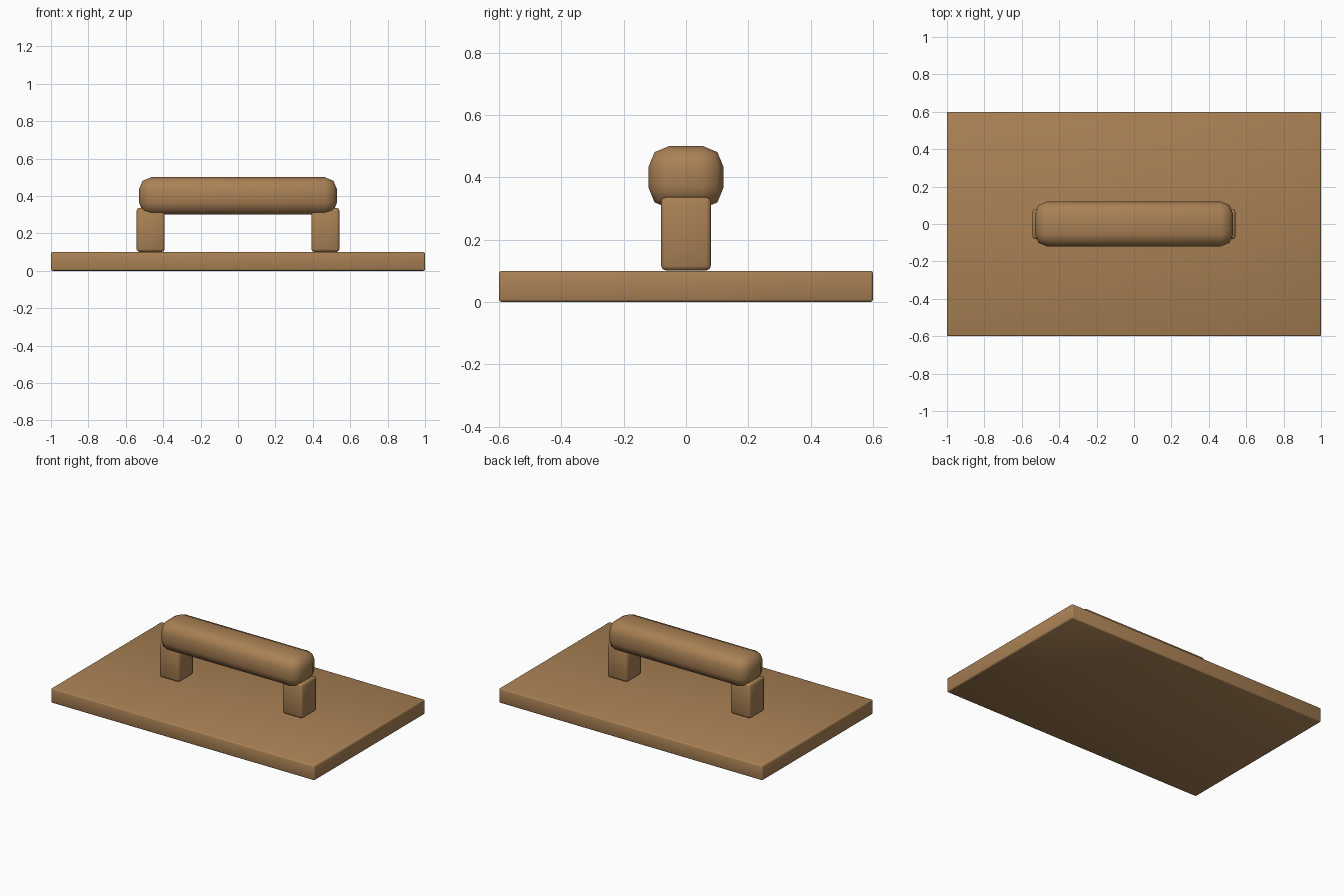
import bpy

cube = bpy.data.objects.get("Cube")
if cube:
    bpy.data.objects.remove(cube, do_unlink=True)

# Single wood colour
wood = bpy.data.materials.new("brown wood")
wood.use_nodes = True
colour = (0.40, 0.22, 0.09, 1)
wood.diffuse_color = colour
wood.node_tree.nodes["Principled BSDF"].inputs["Base Color"].default_value = colour


def rounded_block(name, size, centre, bevel, segments):
    bpy.ops.mesh.primitive_cube_add(size=1, location=centre)
    block = bpy.context.object
    block.name = name
    block.scale = size
    bpy.ops.object.transform_apply(location=False, rotation=False, scale=True)
    rounding = block.modifiers.new("rounded edges", 'BEVEL')
    rounding.width = bevel
    rounding.segments = segments
    rounding.limit_method = 'NONE'
    block.data.materials.append(wood)
    bpy.ops.object.shade_smooth()
    return block


# Flat board
rounded_block("base_board", (2, 1.2, 0.1), (0, 0, 0.05), 0.008, 2)

# Upright supports
for side, name in ((1, "left_post"), (-1, "right_post")):
    rounded_block(name, (0.15, 0.16, 0.235), (side * 0.467, 0, 0.2185), 0.015, 2)

# Chunky grip across the posts
rounded_block("grip", (1.06, 0.24, 0.2), (0, 0, 0.4), 0.066, 2)
